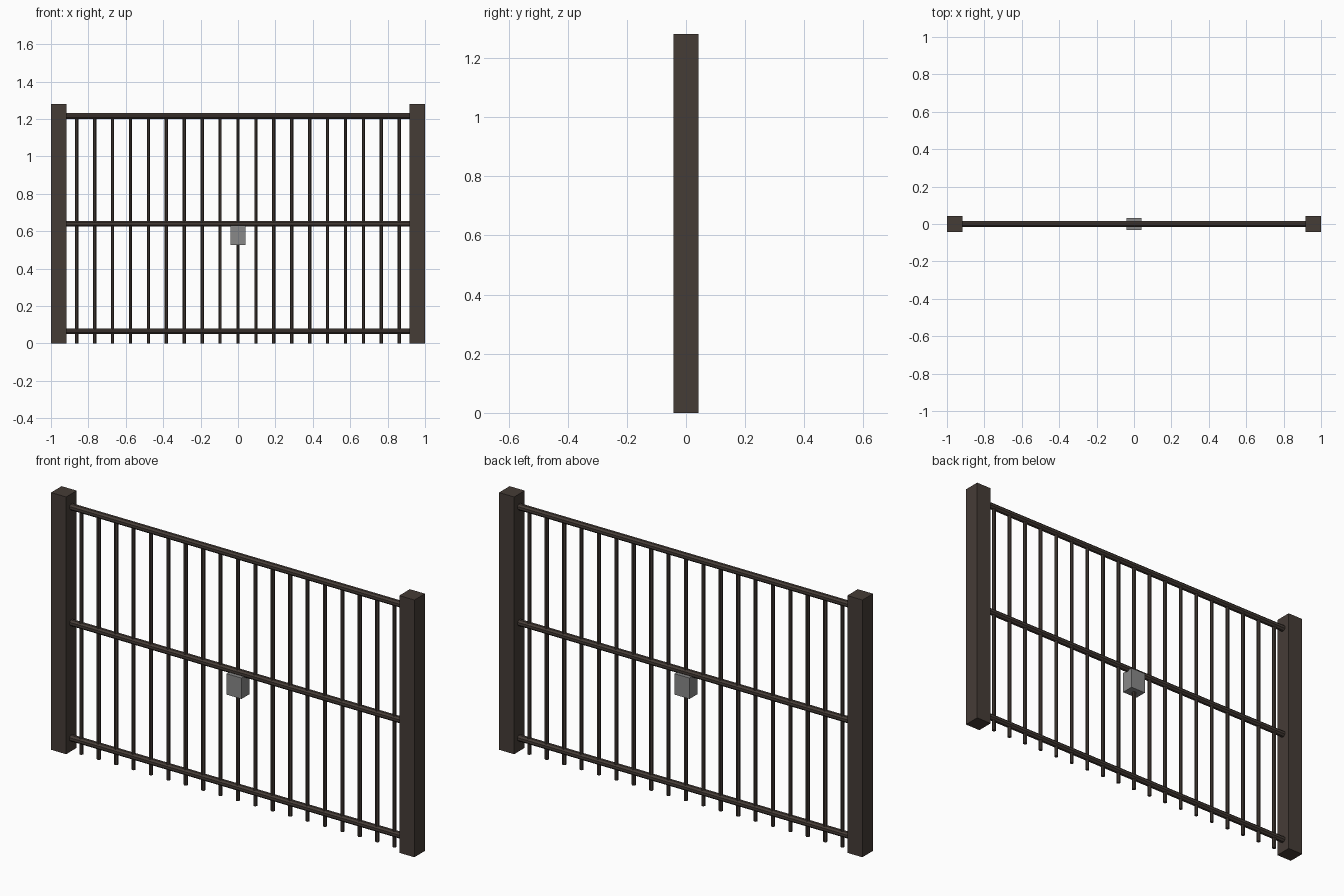
import bpy
import math

if "Cube" in bpy.data.objects:
    bpy.data.objects.remove(bpy.data.objects["Cube"], do_unlink=True)


def material(name, rgb):
    m = bpy.data.materials.new(name)
    m.use_nodes = True
    m.diffuse_color = (*rgb, 1)
    m.node_tree.nodes["Principled BSDF"].inputs["Base Color"].default_value = (*rgb, 1)
    return m


iron = material("dark brown iron", (0.06, 0.045, 0.037))
steel = material("grey steel", (0.25, 0.25, 0.25))

HEIGHT = 1.28
POST = 0.083
POST_X = 1 - POST / 2
RAIL_R = 0.016
BAR_R = 0.0095
RAIL_HEIGHTS = {"bottom": 0.066, "middle": 0.64, "top": 1.216}
BARS_PER_SIDE = 9
BAR_GAP = 0.0958


def finish(name, mat):
    obj = bpy.context.object
    obj.name = name
    obj.data.materials.append(mat)
    return obj


def box(name, size, centre, mat):
    bpy.ops.mesh.primitive_cube_add(size=1, location=centre)
    bpy.context.object.scale = size
    bpy.ops.object.transform_apply(location=False, rotation=False, scale=True)
    return finish(name, mat)


def rod(name, radius, length, centre, rotation=(0, 0, 0)):
    # Turned half a side so that flats face the front and the top
    bpy.ops.mesh.primitive_cylinder_add(vertices=8, radius=radius, depth=length)
    obj = finish(name, iron)
    obj.rotation_euler.z = math.pi / 8
    bpy.ops.object.transform_apply(location=False, rotation=True, scale=False)
    obj.rotation_euler = rotation
    obj.location = centre
    return obj


# Square end posts
for side, sign in (("left", 1), ("right", -1)):
    box(f"{side}_post", (POST, POST, HEIGHT), (sign * POST_X, 0, HEIGHT / 2), iron)

# Horizontal rails between the posts
for level, z in RAIL_HEIGHTS.items():
    rod(f"{level}_rail", RAIL_R, 2 * POST_X, (0, 0, z), (0, math.pi / 2, 0))

# Upright bars from the ground to the top rail
bar_top = RAIL_HEIGHTS["top"]
for i in range(-BARS_PER_SIDE, BARS_PER_SIDE + 1):
    rod(f"bar_{i + BARS_PER_SIDE + 1}", BAR_R, bar_top, (i * BAR_GAP, 0, bar_top / 2))

# Lock case under the middle rail
box("lock_case", (0.082, 0.062, 0.104), (0, 0, 0.579), steel)
